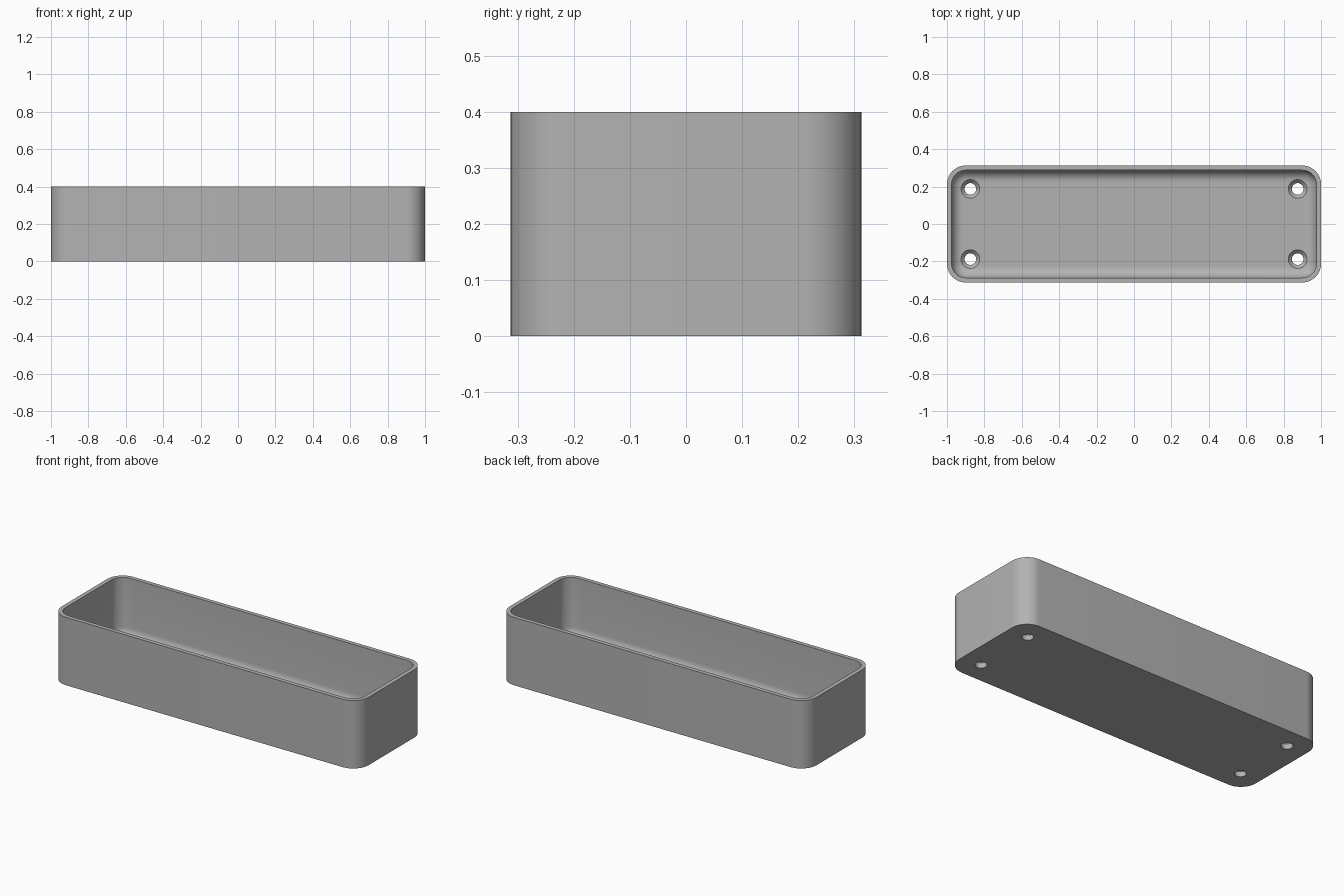
import bpy, bmesh, math

LENGTH, WIDTH, HEIGHT = 2.0, 0.625, 0.4
WALL, FLOOR = 0.025, 0.05
CORNER, FILLET = 0.1, 0.06

old = bpy.data.objects.get("Cube")
if old:
    bpy.data.objects.remove(old)

grey = bpy.data.materials.new("plain grey")
grey.use_nodes = True
colour = (0.45, 0.45, 0.45, 1)
grey.diffuse_color = colour
grey.node_tree.nodes["Principled BSDF"].inputs["Base Color"].default_value = colour


def rounded_loop(bm, inset, z, steps=12):
    """Rounded rectangle ring, shrunk by inset."""
    r = CORNER - inset
    verts = []
    for quarter in range(4):
        sx = 1 if quarter in (0, 3) else -1
        sy = 1 if quarter in (0, 1) else -1
        for i in range(steps + 1):
            a = math.pi / 2 * (quarter + i / steps)
            verts.append(bm.verts.new((sx * (LENGTH / 2 - CORNER) + r * math.cos(a),
                                       sy * (WIDTH / 2 - CORNER) + r * math.sin(a), z)))
    return verts


def circle_loop(bm, radius, z, x, y, steps=32):
    return [bm.verts.new((x + radius * math.cos(i * math.tau / steps),
                          y + radius * math.sin(i * math.tau / steps), z))
            for i in range(steps)]


def loft(bm, loops):
    """Skin consecutive rings and cap both ends."""
    for a, b in zip(loops, loops[1:]):
        for i in range(len(a)):
            j = (i + 1) % len(a)
            bm.faces.new((a[i], a[j], b[j], b[i]))
    bm.faces.new(loops[0])
    bm.faces.new(loops[-1])
    bmesh.ops.recalc_face_normals(bm, faces=bm.faces)


def finish(bm, name):
    mesh = bpy.data.meshes.new(name)
    bm.to_mesh(mesh)
    bm.free()
    mesh.materials.append(grey)
    obj = bpy.data.objects.new(name, mesh)
    bpy.context.collection.objects.link(obj)
    return obj


# Open tray: outer wall, rim, inner wall, curved floor edge
bm = bmesh.new()
profile = [(0, 0), (0, HEIGHT), (WALL, HEIGHT)]
for i in range(9):
    a = math.pi / 2 * i / 8
    profile.append((WALL + FILLET * (1 - math.cos(a)),
                    FLOOR + FILLET * (1 - math.sin(a))))
loft(bm, [rounded_loop(bm, inset, z) for inset, z in profile])
tray = finish(bm, "tray")

# Four countersunk screw holes
bm = bmesh.new()
for x in (-0.875, 0.875):
    for y in (-0.1875, 0.1875):
        hole = [(0.031, -0.05), (0.031, FLOOR - 0.02), (0.05, FLOOR), (0.05, FLOOR + 0.05)]
        loft(bm, [circle_loop(bm, r, z, x, y) for r, z in hole])
cutter = finish(bm, "screw_hole_cutter")
cutter.hide_render = True

cut = tray.modifiers.new("screw holes", "BOOLEAN")
cut.operation = "DIFFERENCE"
cut.solver = "EXACT"
cut.object = cutter
bpy.context.view_layer.objects.active = tray
bpy.ops.object.select_all(action="DESELECT")
tray.select_set(True)
bpy.ops.object.modifier_apply(modifier=cut.name)
bpy.data.objects.remove(cutter)

bpy.ops.object.shade_smooth_by_angle(angle=math.radians(30))
